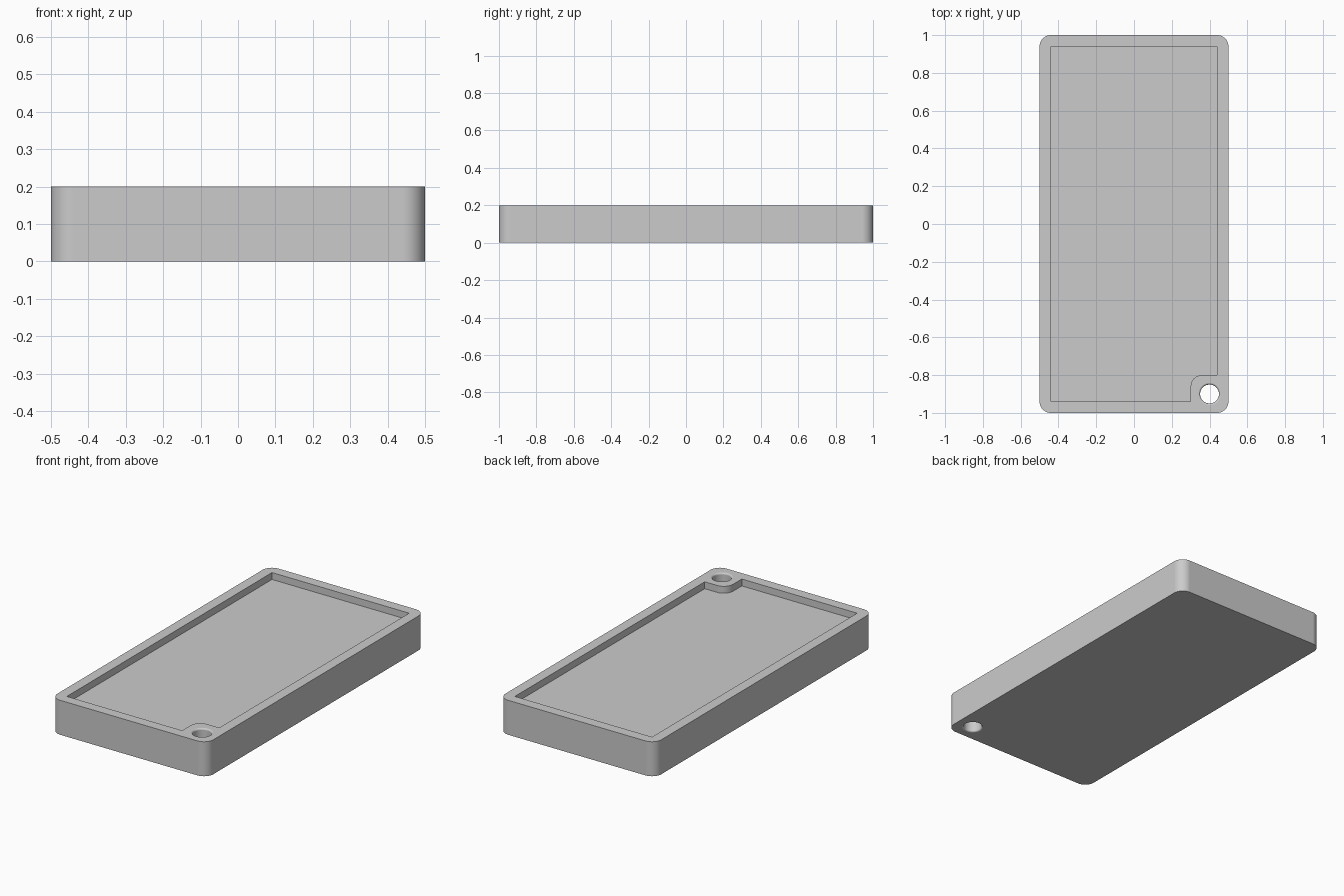
import bpy, bmesh, math
from mathutils import Vector

cube = bpy.data.objects.get("Cube")
if cube:
    bpy.data.objects.remove(cube, do_unlink=True)

W, L, H = 0.5, 1.0, 0.2          # half width, half length, height
WALL, DEPTH, ROUND = 0.06, 0.04, 0.06
HOLE = Vector((0.4, -0.9))
HOLE_R, LIP = 0.05, 0.01

grey = bpy.data.materials.new("plain grey")
grey.use_nodes = True
colour = (0.6, 0.6, 0.6, 1)
grey.diffuse_color = colour
grey.node_tree.nodes["Principled BSDF"].inputs["Base Color"].default_value = colour


def rounded(corners, steps=10):
    """Outline from (x, y, radius) corners, each right angle replaced by an arc."""
    outline = []
    for i, (x, y, r) in enumerate(corners):
        p = Vector((x, y))
        if r == 0:
            outline.append(p)
            continue
        a = (Vector(corners[i - 1][:2]) - p).normalized() * r
        b = (Vector(corners[(i + 1) % len(corners)][:2]) - p).normalized() * r
        for k in range(steps + 1):
            t = math.pi / 2 * k / steps
            outline.append(p + a + b - b * math.cos(t) - a * math.sin(t))
    return outline


def make_object(name, bm):
    bmesh.ops.recalc_face_normals(bm, faces=bm.faces)
    mesh = bpy.data.meshes.new(name)
    bm.to_mesh(mesh)
    bm.free()
    mesh.materials.append(grey)
    obj = bpy.data.objects.new(name, mesh)
    bpy.context.collection.objects.link(obj)
    return obj


def stack(name, rings):
    """Closed solid from (outline, z) rings with equal point counts."""
    bm = bmesh.new()
    loops = [[bm.verts.new((p.x, p.y, z)) for p in pts] for pts, z in rings]
    for low, high in zip(loops, loops[1:]):
        for i in range(len(low)):
            bm.faces.new((low[i - 1], low[i], high[i], high[i - 1]))
    bm.faces.new(loops[0])
    bm.faces.new(loops[-1])
    return make_object(name, bm)


def circle(r, n=48):
    return [HOLE + Vector((math.cos(t), math.sin(t))) * r
            for t in (2 * math.pi * i / n for i in range(n))]


# Tray body with rounded vertical corners
outer = rounded([(-W, -L, ROUND), (W, -L, ROUND), (W, L, ROUND), (-W, L, ROUND)])
tray = stack("tray", [(outer, 0), (outer, H)])

# Shallow pocket that leaves a rounded boss around the hole
ix, iy = W - WALL, L - WALL
bx, by = HOLE.x - 0.1, HOLE.y + 0.1
inner = rounded([(-ix, -iy, 0), (bx, -iy, 0), (bx, by, ROUND),
                 (ix, by, 0), (ix, iy, 0), (-ix, iy, 0)])
pocket = stack("pocket_cutter", [(inner, H - DEPTH), (inner, H + 0.1)])

# Through hole with softly rounded rims
lip = []
for k in range(7):
    t = math.pi / 2 * k / 6
    lip.append((HOLE_R + LIP * (1 - math.sin(t)), LIP * (1 - math.cos(t))))
wide = HOLE_R + LIP
profile = [(wide, -0.1)] + lip + [(r, H - z) for r, z in reversed(lip)] + [(wide, H + 0.1)]
hole = stack("hole_cutter", [(circle(r), z) for r, z in profile])

# Cut and tidy
bpy.ops.object.select_all(action="DESELECT")
bpy.context.view_layer.objects.active = tray
tray.select_set(True)
for cutter in (pocket, hole):
    cutter.hide_render = True
    cut = tray.modifiers.new("cut", "BOOLEAN")
    cut.operation = "DIFFERENCE"
    cut.solver = "EXACT"
    cut.object = cutter
    bpy.ops.object.modifier_apply(modifier=cut.name)
    bpy.data.objects.remove(cutter, do_unlink=True)

bpy.ops.object.shade_smooth_by_angle(angle=math.radians(30))
normals = tray.modifiers.new("even_normals", "WEIGHTED_NORMAL")
normals.keep_sharp = True
